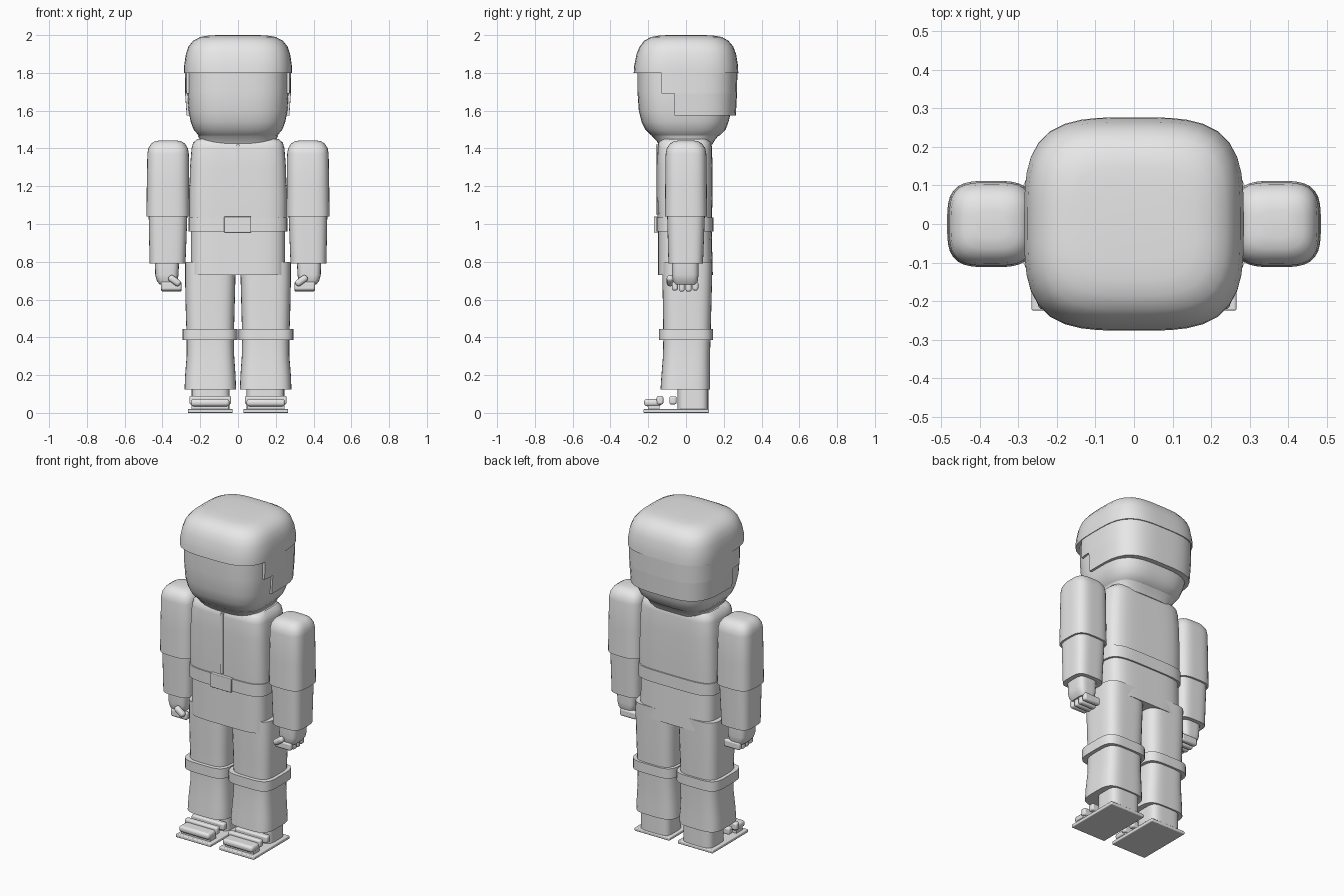
import bpy, bmesh, math
from mathutils import Matrix, Vector

if "Cube" in bpy.data.objects:
    bpy.data.objects.remove(bpy.data.objects["Cube"])

grey = bpy.data.materials.new("light_grey")
grey.diffuse_color = (0.8, 0.8, 0.8, 1)
grey.use_nodes = True
grey.node_tree.nodes["Principled BSDF"].inputs["Base Color"].default_value = grey.diffuse_color


def finish(name, bm, mirror=False, bevel=0):
    """Turn a bmesh into a smooth shaded object, optionally mirrored across x."""
    bmesh.ops.recalc_face_normals(bm, faces=bm.faces)
    me = bpy.data.meshes.new(name)
    bm.to_mesh(me)
    bm.free()
    me.materials.append(grey)
    ob = bpy.data.objects.new(name, me)
    bpy.context.collection.objects.link(ob)
    bpy.context.view_layer.objects.active = ob
    ob.select_set(True)
    bpy.ops.object.shade_smooth_by_angle(angle=math.radians(40))
    ob.select_set(False)
    if bevel:
        m = ob.modifiers.new("bevel", 'BEVEL')
        m.width, m.segments = bevel, 3
    if mirror:
        m = ob.modifiers.new("mirror", 'MIRROR')
        m.use_mirror_merge = False
    return ob


def loft(name, rings, power=4, mirror=False, front_cut=None, n=48):
    """Stack of rounded-square rings: (z, x0, x1, y0, y1)."""
    bm = bmesh.new()
    loops = []
    for z, x0, x1, y0, y1 in rings:
        loop = []
        for i in range(n):
            a = 2 * math.pi * (i + 0.5) / n
            c, s = math.cos(a), math.sin(a)
            r = (abs(c) ** power + abs(s) ** power) ** (-1 / power)
            loop.append(bm.verts.new(((x0 + x1) / 2 + (x1 - x0) / 2 * c * r,
                                      (y0 + y1) / 2 + (y1 - y0) / 2 * s * r, z)))
        loops.append(loop)
    for a, b in zip(loops, loops[1:]):
        for i in range(n):
            j = (i + 1) % n
            bm.faces.new((a[i], a[j], b[j], b[i]))
    bm.faces.new(loops[0][::-1])
    bm.faces.new(loops[-1])
    if front_cut is not None:
        bmesh.ops.bisect_plane(bm, geom=bm.verts[:] + bm.edges[:] + bm.faces[:],
                               plane_co=(0, front_cut, 0), plane_no=(0, -1, 0),
                               clear_outer=True)
        bmesh.ops.holes_fill(bm, edges=[e for e in bm.edges if e.is_boundary])
    return finish(name, bm, mirror)


def box(name, lo, hi, mirror=False, bevel=0, tilt=0):
    lo, hi = Vector(lo), Vector(hi)
    bm = bmesh.new()
    mat = (Matrix.Translation((lo + hi) / 2) @ Matrix.Rotation(tilt, 4, 'Y')
           @ Matrix.Diagonal((*(hi - lo), 1)))
    bmesh.ops.create_cube(bm, size=1, matrix=mat)
    return finish(name, bm, mirror, bevel)


def sym(z, hx, y0, y1):
    return (z, -hx, hx, y0, y1)


# Head, cap and stepped hair at the back
loft("face", [sym(1.455, .19, -.16, .15), sym(1.47, .21, -.185, .18),
              sym(1.50, .235, -.215, .21), sym(1.54, .25, -.235, .225),
              sym(1.60, .262, -.25, .24), sym(1.70, .268, -.257, .25),
              sym(1.82, .268, -.257, .25)], 3.3)
loft("cap", [sym(1.80, .285, -.277, .277), sym(1.84, .285, -.274, .275),
             sym(1.90, .276, -.262, .265), sym(1.94, .262, -.245, .25),
             sym(1.97, .238, -.222, .225), sym(1.99, .20, -.185, .19),
             sym(1.997, .16, -.145, .15), sym(2.0, .11, -.10, .10)], 3.5)
loft("hair_lower", [sym(1.575, .272, -.262, .264), sym(1.69, .28, -.268, .27)],
     3.4, front_cut=-.06)
loft("hair_upper", [sym(1.69, .28, -.268, .27), sym(1.80, .281, -.27, .272)],
     3.4, front_cut=-.13)

# Torso
loft("collar", [sym(1.42, .20, -.145, .14), sym(1.44, .20, -.155, .15),
                sym(1.468, .212, -.182, .172)], 3.5)
loft("jacket", [sym(1.03, .258, -.15, .138), sym(1.15, .258, -.153, .14),
                sym(1.30, .254, -.153, .14), sym(1.40, .246, -.152, .138),
                sym(1.43, .238, -.147, .134), sym(1.45, .215, -.13, .12)], 5)
box("zip", (-.008, -.158, 1.05), (.008, -.14, 1.42))
loft("belt", [sym(.96, .262, -.157, .146), sym(1.035, .262, -.157, .146)], 5)
box("buckle", (-.073, -.17, .955), (.07, -.145, 1.04), bevel=.004)
loft("hips", [sym(.73, .25, -.148, .142), sym(.97, .25, -.148, .136)], 5)

# Legs
loft("trouser_leg", [(.125, .01, .283, -.135, .128), (.20, .013, .28, -.13, .127),
                     (.30, .02, .272, -.122, .127), (.40, .022, .272, -.12, .13),
                     (.55, .018, .277, -.122, .134), (.70, .014, .28, -.125, .138),
                     (.80, .012, .28, -.125, .14)], 4, mirror=True)
loft("knee_band", [(.385, .003, .295, -.143, .143), (.445, .003, .295, -.143, .143)],
     4.5, mirror=True)

# Feet and sandals
loft("heel", [(.015, .045, .245, -.045, .118), (.13, .045, .245, -.045, .118)],
     4.5, mirror=True)
box("sole", (.028, -.225, 0), (.266, .122, .02), mirror=True, bevel=.005)
box("toes", (.045, -.222, .035), (.25, -.13, .073), mirror=True, bevel=.015)
box("toe_base", (.05, -.20, .018), (.245, -.14, .04), mirror=True)
box("toe_strap", (.036, -.155, .045), (.258, -.12, .09), mirror=True, bevel=.01)
box("foot_strap", (.036, -.088, .045), (.258, -.05, .088), mirror=True, bevel=.01)

# Arms
loft("upper_arm", [(1.04, .256, .485, -.112, .112), (1.20, .258, .483, -.11, .11),
                   (1.37, .26, .48, -.108, .108), (1.40, .265, .475, -.102, .102),
                   (1.425, .28, .46, -.085, .085), (1.438, .30, .44, -.065, .065),
                   (1.443, .33, .41, -.035, .035)], 3.5, mirror=True)
loft("lower_arm", [(.79, .278, .468, -.093, .09), (1.05, .268, .473, -.10, .10)],
     3.8, mirror=True)

# Hands
loft("palm", [(.68, .33, .415, -.06, .055), (.70, .32, .43, -.07, .063),
              (.73, .315, .438, -.074, .066), (.80, .312, .44, -.074, .066)],
     4, mirror=True)
for i in range(4):
    y = -.074 + i * .036
    drop = (.006, 0, 0, .006)[i]
    box(f"finger_{i + 1}", (.298, y, .642 + drop), (.408, y + .031, .695),
        mirror=True, bevel=.011)
box("thumb", (.300, -.102, .682), (.372, -.066, .718), mirror=True, bevel=.015,
    tilt=math.radians(-36))
